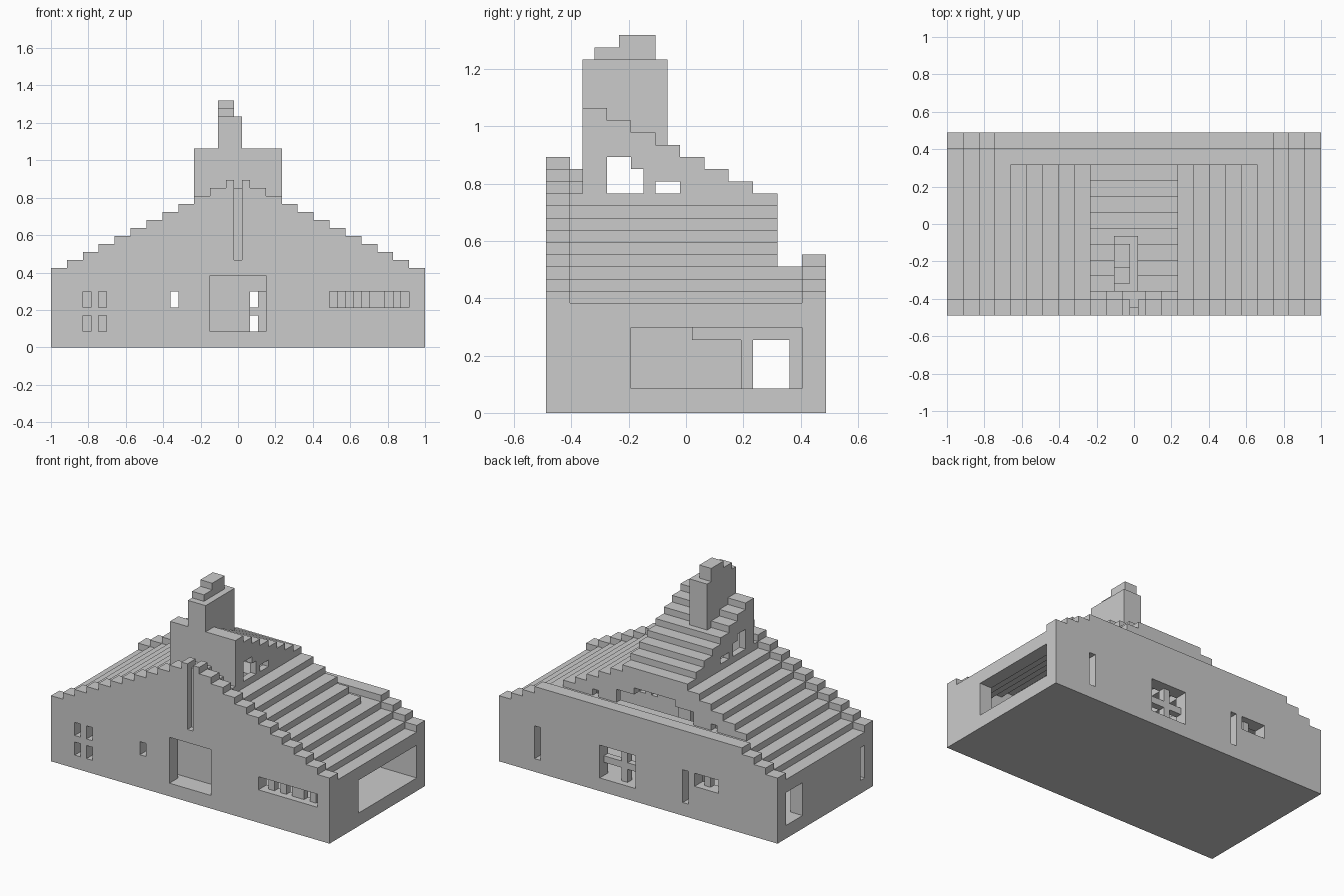
import bpy, bmesh

if "Cube" in bpy.data.objects:
    bpy.data.objects.remove(bpy.data.objects["Cube"])

U = 2 / 47            # one building block; all sizes below are in blocks
NX, NY = 47, 23       # footprint in blocks


def place(x, y, z):
    return ((x - NX / 2) * U, (y - NY / 2) * U, z * U)


def finish(name, bm):
    bmesh.ops.recalc_face_normals(bm, faces=bm.faces)
    mesh = bpy.data.meshes.new(name)
    bm.to_mesh(mesh)
    bm.free()
    ob = bpy.data.objects.new(name, mesh)
    bpy.context.collection.objects.link(ob)
    return ob


def add_prism(bm, pts, axis, a, b):
    """Extrude a profile: axis 'y' takes (x, z) points, axis 'x' takes (y, z)."""
    def at(p, d):
        return place(p[0], d, p[1]) if axis == 'y' else place(d, p[0], p[1])
    lo = [bm.verts.new(at(p, a)) for p in pts]
    hi = [bm.verts.new(at(p, b)) for p in pts]
    bm.faces.new(lo)
    bm.faces.new(hi[::-1])
    for i in range(len(pts)):
        j = (i + 1) % len(pts)
        bm.faces.new((lo[i], hi[i], hi[j], lo[j]))


def add_box(bm, x0, x1, y0, y1, z0, z1):
    add_prism(bm, [(x0, z0), (x1, z0), (x1, z1), (x0, z1)], 'y', y0, y1)


def prism(name, pts, axis, a, b):
    bm = bmesh.new()
    add_prism(bm, pts, axis, a, b)
    return finish(name, bm)


def boxes(name, *dims):
    bm = bmesh.new()
    for d in dims:
        add_box(bm, *d)
    return finish(name, bm)


def cut(ob, *dims):
    """Cut box-shaped openings out of a part."""
    for d in dims:
        tool = boxes("cutter", d)
        tool.hide_render = True
        mod = ob.modifiers.new("opening", 'BOOLEAN')
        mod.operation, mod.solver, mod.object = 'DIFFERENCE', 'EXACT', tool
        bpy.context.view_layer.objects.active = ob
        bpy.ops.object.modifier_apply(modifier=mod.name)
        bpy.data.objects.remove(tool)


def steps(x, z, n, dx=2, dz=1):
    pts = []
    for i in range(n):
        pts += [(x + i * dx, z + i * dz), (x + (i + 1) * dx, z + i * dz)]
    return pts


def flip(pts):
    return [(NX - x, z) for x, z in reversed(pts)]


def both(half):
    return half + flip(half)


def slab(top, t=2):
    return top + [(x, z - t) for x, z in reversed(top)]


# Floor
boxes("floor", (2, 45, 2, 21, 0, 2))

# Front stepped gable wall with doorway, windows and tall slit
front = prism("front_wall", both([(0, 0)] + steps(0, 10, 11) + [(22, 21)]), 'y', 0, 2)
cut(front, (20, 27, -1, 3, 2, 9), (15, 16, -1, 3, 5, 7), (35, 45, -1, 3, 5, 7),
    (23, 24, -1, 1, 11, 22), (22.99, 24.01, 0.99, 3, 20, 22))
cut(front, *[(x, x + 1, -1, 3, z, z + 2 ) for x in (4, 6) for z in (2, 5)])
boxes("front_window_bars", *[(a, b, 1, 2, 5, 7) for a, b in
                             ((36, 37), (38, 39), (40, 42), (43, 44))])

# Back wall with low stepped parapet
back = prism("back_wall", both([(0, 0)] + steps(0, 10, 3) + [(6, 13)]), 'y', 21, 23)
cut(back, (40, 41, 20, 24, 2, 7), (24, 30, 20, 24, 2, 7),
    (15, 16, 20, 24, 2, 7), (10, 14, 20, 24, 5, 7))
boxes("back_window_bars", (26, 27, 21, 22, 2, 7), (24, 26, 21, 22, 4, 5),
      (27, 30, 21, 22, 4, 5), (12, 13, 21, 22, 5, 7))

# Side walls
right = boxes("right_wall", (45, 47, 2, 21, 0, 9))
cut(right, (44, 48, 7, 21.5, 2, 7))
left = boxes("left_wall", (0, 2, 2, 21, 0, 9))
cut(left, (-1, 3, 17, 21.5, 2, 7), (-1, 3, 1.5, 3, 2, 7))

# Inner walls
entry = boxes("entry_wall", (17, 30, 3, 4, 2, 12))
cut(entry, (25, 28, 2, 5, 2, 7))
inner = boxes("inner_wall", (17, 18, 12, 21, 2, 10))
cut(inner, (16, 19, 11.5, 16, 2, 6), (16, 19, 17, 20, 2, 6))

# Stepped roof slopes, plus the flat ledge along the back
slope = steps(2, 10, 8)
prism("roof_left", slab(slope), 'y', 2, 19)
prism("roof_right", slab(flip(slope)), 'y', 2, 19)
prism("back_ledge", slab(both(steps(2, 10, 2) + [(6, 12)])), 'y', 19, 21)

# Back gable with stepped opening
gable = prism("back_gable", both([(8, 10)] + steps(8, 13, 5) + [(18, 18)]), 'y', 18, 19)
cut(gable, (17, 30, 17, 20, 12, 14), (20, 27, 17, 20, 13.5, 15),
    (13, 14, 17, 20, 12, 13), (33, 34, 17, 20, 12, 13))

# Short roof piece between front gable and the raised centre
prism("gable_roof", slab(both(steps(18, 18, 2) + [(22, 20)])), 'y', 2, 3)

# Raised centre: side walls, front and stair roof
rise = steps(19, 18, 8, -2, 1)
for name, x in (("dormer_left_wall", 18), ("dormer_right_wall", 28)):
    wall = prism(name, [(19, 16)] + rise + [(3, 16)], 'x', x, x + 1)
    cut(wall, (x - 1, x + 2, 5, 7, 18, 21), (x - 1, x + 2, 6.5, 8, 18, 20),
        (x - 1, x + 2, 9, 11, 18, 19))
boxes("dormer_front", (19, 28, 3, 4, 16, 24))
prism("dormer_roof", slab(rise), 'x', 19, 28)

# Chimney standing on the stair roof, with two-step cap
prism("chimney", [(3, 29), (3, 25), (5, 25), (5, 24), (7, 24), (7, 23),
                  (9, 23), (9, 22), (10, 22), (10, 29)], 'x', 21, 24)
boxes("chimney_cap", (21, 23, 4, 6, 29, 30), (21, 23, 6, 9, 29, 31))
